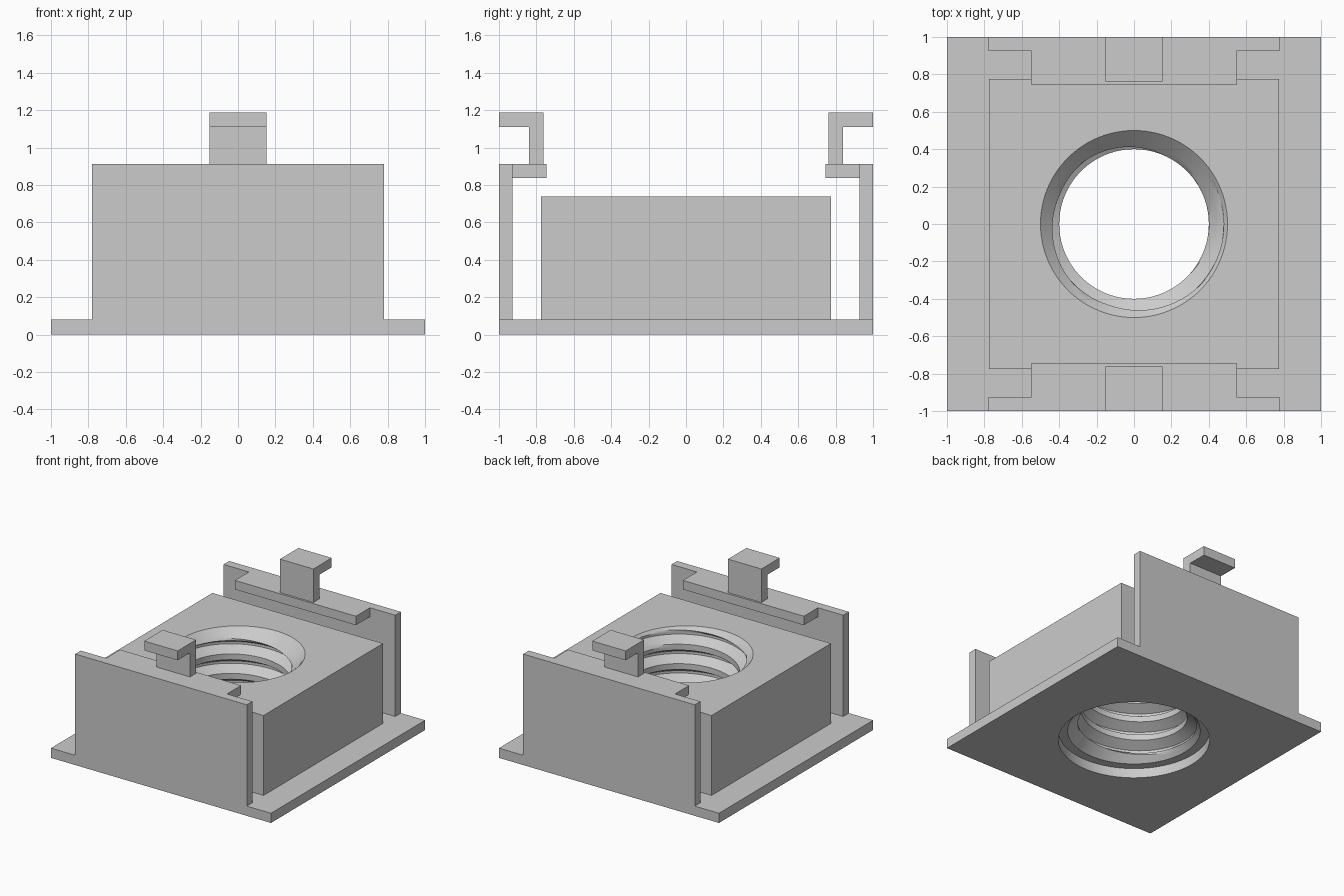
import bpy, bmesh
from math import sin, cos, tau, floor

if "Cube" in bpy.data.objects:
    bpy.data.objects.remove(bpy.data.objects["Cube"])

N = 96                       # sides round the bore (multiple of 8 so square corners land exactly)
Z0, Z1 = 0.08, 0.737         # threaded block bottom and top
MINOR, MAJOR, RIM = 0.40, 0.48, 0.50
PITCH, GROOVE_Z = 0.16, 0.552


def finish(bm, name):
    bmesh.ops.remove_doubles(bm, verts=bm.verts, dist=1e-5)
    bmesh.ops.recalc_face_normals(bm, faces=bm.faces)
    mesh = bpy.data.meshes.new(name)
    bm.to_mesh(mesh)
    bm.free()
    ob = bpy.data.objects.new(name, mesh)
    bpy.context.collection.objects.link(ob)
    return ob


def extrude_profile(name, half_width, profile):
    """Extrude a (y, z) outline along x and mirror it to the back."""
    bm = bmesh.new()
    face = bm.faces.new([bm.verts.new((-half_width, y, z)) for y, z in profile])
    ext = bmesh.ops.extrude_face_region(bm, geom=[face])
    verts = [v for v in ext["geom"] if isinstance(v, bmesh.types.BMVert)]
    bmesh.ops.translate(bm, verts=verts, vec=(2 * half_width, 0, 0))
    ob = finish(bm, name)
    ob.modifiers.new("both_ends", "MIRROR").use_axis = (False, True, False)
    return ob


def skin(bm, rows):
    for a, b in zip(rows, rows[1:]):
        for i in range(len(a) - 1):
            quad = [a[i], a[i + 1], b[i + 1], b[i]]
            if len({tuple(round(c, 6) for c in v.co) for v in quad}) > 2:
                bm.faces.new(quad)


def ring(bm, size, z, square):
    pts = []
    for i in range(N + 1):
        c, s = cos(tau * i / N), sin(tau * i / N)
        r = size / max(abs(c), abs(s)) if square else size
        pts.append(bm.verts.new((r * c, r * s, z)))
    return pts


def bore_radius(z, theta):
    """V-thread with a lead-in chamfer at both ends."""
    d = z - GROOVE_Z - PITCH * theta / tau
    d = abs(d - PITCH * floor(d / PITCH + 0.5))
    groove = MAJOR - (MAJOR - MINOR) * (d - 0.01) / 0.046
    return max(MINOR, min(MAJOR, groove), RIM - (Z1 - z), RIM - (z - Z0))


# Base plate and block, lofted as rings from the top rim round to the bottom rim
bm = bmesh.new()
skin(bm, [ring(bm, *r) for r in (
    (RIM, Z1, False), (0.775, Z1, True), (0.775, Z0, True), (1.0, Z0, True),
    (1.0, 0.0, True), (0.57, 0.0, False), (0.57, Z0, False), (RIM, Z0, False))])

# Threaded bore: rows follow the helix and are clipped at the block ends
marks = [-0.056, -0.01, 0.01, 0.056, PITCH - 0.056]
steps = [a + (b - a) * k / 3 for a, b in zip(marks, marks[1:]) for k in range(3)]
rows = []
for turn in range(-6, 4):
    for step in steps:
        row = []
        for i in range(N + 1):
            t = tau * i / N
            z = GROOVE_Z + PITCH * (turn + i / N) + step
            z = min(Z1, max(Z0, z))
            r = bore_radius(z, t)
            row.append(bm.verts.new((r * cos(t), r * sin(t), z)))
        rows.append(row)
skin(bm, rows)
body = finish(bm, "threaded_block_and_base")
bpy.context.view_layer.objects.active = body
body.select_set(True)
bpy.ops.object.shade_smooth_by_angle(angle=0.45)

# End walls, inner ledges and outward-facing hooks
extrude_profile("end_wall", 0.78, [(-1, 0.08), (-0.927, 0.08), (-0.927, 0.912), (-1, 0.912)])
extrude_profile("wall_ledge", 0.55, [(-0.927, 0.838), (-0.745, 0.838), (-0.745, 0.912), (-0.927, 0.912)])
extrude_profile("clip_hook", 0.152, [(-0.84, 0.912), (-0.762, 0.912), (-0.762, 1.187),
                                     (-1, 1.187), (-1, 1.11), (-0.84, 1.11)])
